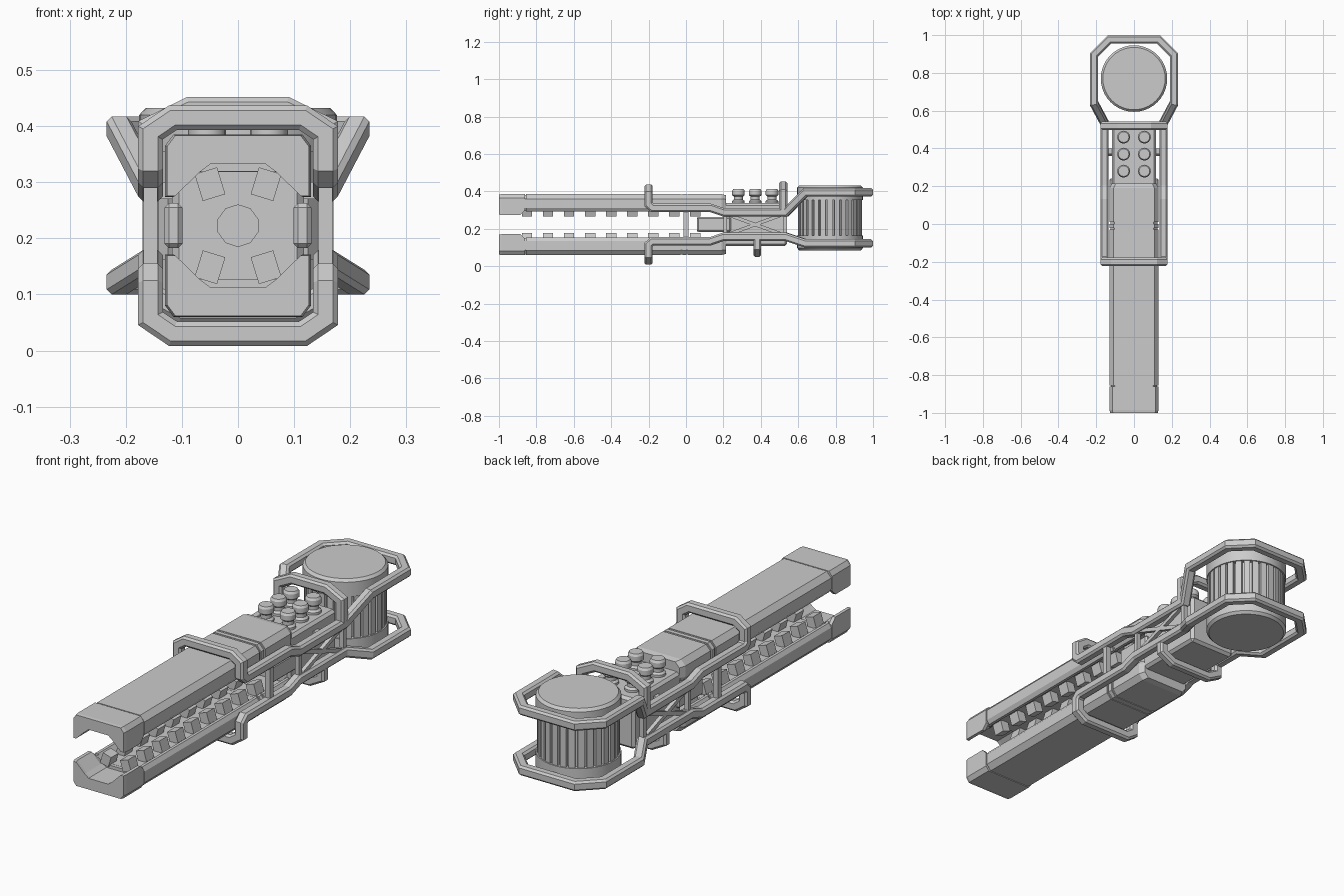
import bpy, bmesh, math
from mathutils import Vector, Matrix

if "Cube" in bpy.data.objects:
    bpy.data.objects.remove(bpy.data.objects["Cube"])

MID = 0.2225  # height of the bore
grey = bpy.data.materials.new("steel grey")
grey.use_nodes = True
grey.diffuse_color = (0.6, 0.6, 0.6, 1)
grey.node_tree.nodes["Principled BSDF"].inputs["Base Color"].default_value = (0.6, 0.6, 0.6, 1)


def finish(bm, name, smooth=False):
    bmesh.ops.recalc_face_normals(bm, faces=bm.faces)
    mesh = bpy.data.meshes.new(name)
    bm.to_mesh(mesh)
    bm.free()
    mesh.materials.append(grey)
    obj = bpy.data.objects.new(name, mesh)
    bpy.context.collection.objects.link(obj)
    if smooth:
        bpy.ops.object.select_all(action="DESELECT")
        obj.select_set(True)
        bpy.context.view_layer.objects.active = obj
        bpy.ops.object.shade_smooth_by_angle(angle=math.radians(30))
    return obj


def mirror_x(obj):
    mod = obj.modifiers.new("mirror", "MIRROR")
    mod.use_clip = True
    return obj


def loft(bm, rings):
    rows = [[bm.verts.new(p) for p in ring] for ring in rings]
    n = len(rows[0])
    for a, b in zip(rows, rows[1:]):
        for i in range(n):
            bm.faces.new((a[i], a[(i + 1) % n], b[(i + 1) % n], b[i]))
    return rows


def capped(bm, rings):
    rows = loft(bm, rings)
    bm.faces.new(rows[0])
    bm.faces.new(rows[-1])


def box(bm, center, size, rot=Matrix()):
    bmesh.ops.create_cube(bm, size=1, matrix=Matrix.Translation(center) @ rot @ Matrix.Diagonal((*size, 1)))


def lathe(bm, center, profile, sides):
    # profile holds (radius, height) pairs, turned about a vertical axis
    turn = [2 * math.pi * i / sides for i in range(sides)]
    capped(bm, [[(center[0] + r * math.cos(a), center[1] + r * math.sin(a), z) for a in turn]
                for r, z in profile])


def pipe(name, points, half, end_normals):
    # mitred chamfered square tube along one half of the path
    pts = [Vector(p) for p in points]
    dirs = [(b - a).normalized() for a, b in zip(pts, pts[1:])]
    side, up = Vector((0, 1, 0)), dirs[0].cross(Vector((0, 1, 0)))
    c = half * 0.6
    shape = [(half, c), (c, half), (-c, half), (-half, c), (-half, -c), (-c, -half), (c, -half), (half, -c)]
    ring = [pts[0] + side * u + up * v for u, v in shape]
    rings = [ring]
    for i, d in enumerate(dirs):
        last = i == len(dirs) - 1
        normal = Vector(end_normals) if last else (d + dirs[i + 1]).normalized()
        ring = [p + d * ((pts[i + 1] - p).dot(normal) / d.dot(normal)) for p in ring]
        rings.append(ring)
    bm = bmesh.new()
    loft(bm, rings)
    return mirror_x(finish(bm, name))


def section(half_profile, y, sign, scale=1.0, pivot=0.33):
    pts = [(x, z) for x, z in half_profile] + [(-x, z) for x, z in reversed(half_profile)]
    return [(x * scale, y, MID + sign * (pivot + (z - pivot) * scale - MID)) for x, z in pts]


# Channel sections, from the inner roof around to the outer top
MUZZLE = [(0.05, 0.333), (0.07, 0.318), (0.115, 0.274), (0.13, 0.274), (0.13, 0.365), (0.115, 0.385)]
RAIL = [(0.07, 0.318), (0.085, 0.318), (0.105, 0.292), (0.118, 0.292), (0.13, 0.31), (0.13, 0.36), (0.108, 0.385)]

for side, s in (("upper", 1), ("lower", -1)):
    # Muzzle block with a sloped back lip
    bm = bmesh.new()
    back = [(x, max(z, 0.3)) for x, z in MUZZLE]
    capped(bm, [section(MUZZLE, -1, s, 0.97), section(MUZZLE, -0.985, s),
                section(MUZZLE, -0.885, s), section(back, -0.86, s)])
    finish(bm, side + "_muzzle")

    # Channel rail with narrow grooves
    bm = bmesh.new()
    for y0, y1, k in ((-0.87, -0.855, 0.94), (-0.855, -0.03, 1), (-0.03, -0.02, 0.95),
                      (-0.02, 0.0, 1), (0.0, 0.01, 0.95), (0.01, 0.19, 1)):
        capped(bm, [section(RAIL, y0, s, k), section(RAIL, y1, s, k)])
    capped(bm, [section(RAIL, 0.19, s), section(RAIL, 0.215, s, 0.9)])
    finish(bm, side + "_rail")

    # Magnet blocks in two rows inside the channel
    bm = bmesh.new()
    for i in range(9):
        for x in (-1, 1):
            box(bm, (x * 0.05, -0.85 + i * 0.1125, MID + s * 0.074), (0.042, 0.055, 0.05),
                Matrix.Rotation(x * s * 0.3, 4, "Y"))
    finish(bm, side + "_magnets")

    # Frame tube: collar hoop, side run and loop around the drum
    ring_z = 0.395 if s > 0 else 0.122
    path = [(0, -0.2, 0.415), (0.116, -0.2, 0.415), (0.156, -0.2, 0.388), (0.156, -0.2, 0.33),
            (0.156, -0.18, 0.312), (0.156, 0.13, 0.312), (0.156, 0.2, 0.288), (0.156, 0.535, 0.288)]
    path = [(x, y, MID + s * (z - MID)) for x, y, z in path]
    path += [(0.212, 0.64, ring_z), (0.212, 0.895, ring_z), (0.13, 0.977, ring_z), (0, 0.977, ring_z)]
    pipe(side + "_frame_tube", path, 0.022, (-1, 0, 0))

# Hoops crossing over and under the body
pipe("rear_top_hoop", [(0, 0.52, 0.43), (0.085, 0.52, 0.43), (0.156, 0.52, 0.395), (0.156, 0.52, 0.28)],
     0.022, (0, 0, -1))
pipe("bottom_hoop", [(0, 0.38, 0.07), (0.1, 0.38, 0.07), (0.156, 0.38, 0.1), (0.156, 0.38, 0.16)],
     0.02, (0, 0, 1))

# Side posts, cross braces and cross rod
bm = bmesh.new()
for x in (-0.156, 0.156):
    box(bm, (x, 0, MID), (0.025, 0.025, 0.18))
    for tilt in (-1, 1):
        box(bm, (x, 0.37, MID), (0.018, 0.29, 0.018), Matrix.Rotation(tilt * 0.35, 4, "X"))
    for y in (0.21, 0.53):
        box(bm, (x, y, MID), (0.02, 0.02, 0.13))
box(bm, (0, 0.385, 0.285), (0.3, 0.03, 0.03))
finish(bm, "side_braces")

# Body core behind the rails
bm = bmesh.new()
box(bm, (0, 0.37, MID), (0.235, 0.34, 0.23))
bmesh.ops.bevel(bm, geom=bm.edges[:], offset=0.012, segments=1, affect="EDGES")
finish(bm, "body_core")
bm = bmesh.new()
for x in (-0.115, 0.115):
    box(bm, (x, 0.15, MID), (0.032, 0.18, 0.08))
bmesh.ops.bevel(bm, geom=bm.edges[:], offset=0.008, segments=1, affect="EDGES")
finish(bm, "breech_side_blocks")

# Breech plug on the bore axis
bm = bmesh.new()
bmesh.ops.create_cone(bm, cap_ends=True, segments=10, radius1=0.038, radius2=0.038, depth=0.16,
                      matrix=Matrix.Translation((0, 0.14, MID)) @ Matrix.Rotation(math.pi / 2, 4, "X"))
finish(bm, "breech_plug")

# Six waisted capacitors on top
bm = bmesh.new()
for x in (-0.055, 0.055):
    for y in (0.28, 0.37, 0.46):
        lathe(bm, (x, y), [(0.034, 0.32), (0.034, 0.348), (0.024, 0.356), (0.024, 0.372),
                           (0.034, 0.38), (0.034, 0.402), (0.028, 0.412)], 16)
finish(bm, "capacitors", True)

# Ribbed drum at the back
DRUM = (0, 0.77)
bm = bmesh.new()
lathe(bm, DRUM, [(0.165, 0.085), (0.176, 0.097), (0.176, 0.163), (0.155, 0.163), (0.155, 0.354),
                 (0.176, 0.354), (0.176, 0.42), (0.165, 0.432)], 40)
finish(bm, "drum", True)
bm = bmesh.new()
for i in range(28):
    turn = Matrix.Rotation(2 * math.pi * i / 28, 4, "Z")
    spot = turn @ Vector((0.158, 0, 0))
    box(bm, (spot.x, DRUM[1] + spot.y, 0.2585), (0.024, 0.027, 0.192), turn)
finish(bm, "drum_ribs")
